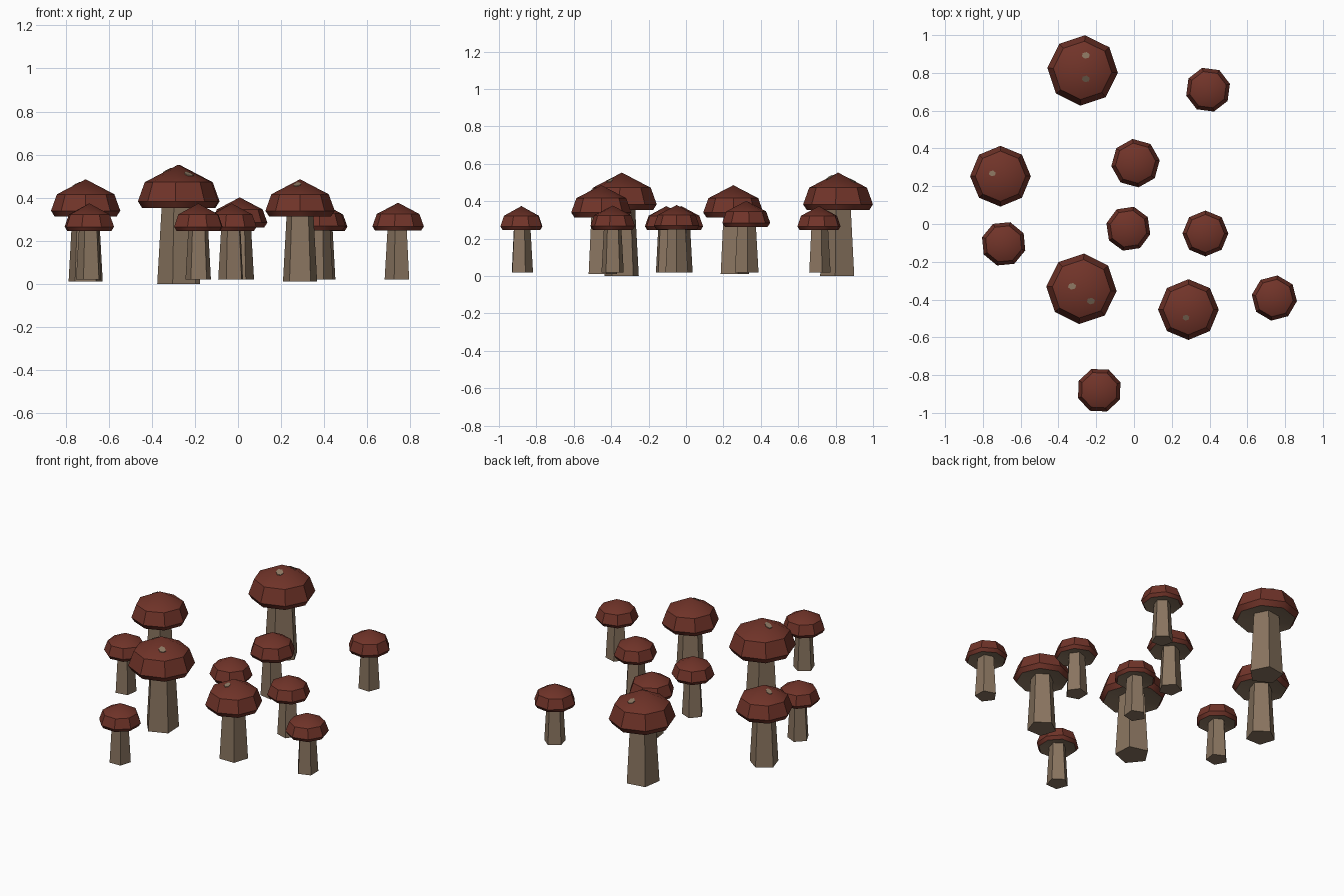
import bpy, bmesh, math
from mathutils import Vector

if "Cube" in bpy.data.objects:
    bpy.data.objects.remove(bpy.data.objects["Cube"])


def material(name, rgb):
    m = bpy.data.materials.new(name)
    m.diffuse_color = (*rgb, 1)
    m.use_nodes = True
    m.node_tree.nodes["Principled BSDF"].inputs["Base Color"].default_value = m.diffuse_color
    return m


CAP = material("cap red brown", (0.165, 0.034, 0.022))
STEM = material("stem tan", (0.25, 0.175, 0.115))

# profiles (radius, height) of the largest mushroom; others are scaled
CAP_PROFILE = [(0.0, 0.553), (0.155, 0.472), (0.187, 0.383), (0.167, 0.352), (0.08, 0.372)]
STEM_PROFILE = [(0.097, 0.0), (0.074, 0.40)]


def lathe(name, profile, sides, mats, loc, scale, turn, under=None):
    """Revolve a profile; faces from ring 'under' onward use the second material."""
    bm = bmesh.new()
    rings = []
    for r, z in profile:
        if r == 0:
            rings.append([bm.verts.new((0, 0, z))] * sides)
        else:
            rings.append([bm.verts.new((r * math.cos(turn + math.tau * i / sides),
                                        r * math.sin(turn + math.tau * i / sides), z))
                          for i in range(sides)])
    for k in range(len(rings) - 1):
        a, b = rings[k], rings[k + 1]
        for i in range(sides):
            j = (i + 1) % sides
            f = bm.faces.new(list(dict.fromkeys([a[i], a[j], b[j], b[i]])))
            f.material_index = int(under is not None and k >= under)
    for ring in (rings[0], rings[-1]):
        if ring[0] is not ring[1]:
            f = bm.faces.new(ring)
            f.material_index = int(under is not None and ring is rings[-1])
    bmesh.ops.recalc_face_normals(bm, faces=bm.faces)
    finish(bm, name, mats, loc, scale)


def finish(bm, name, mats, loc, scale):
    bmesh.ops.scale(bm, vec=(scale,) * 3, verts=bm.verts)
    me = bpy.data.meshes.new(name)
    bm.to_mesh(me)
    bm.free()
    for m in mats:
        me.materials.append(m)
    ob = bpy.data.objects.new(name, me)
    ob.location = loc
    bpy.context.collection.objects.link(ob)
    bpy.ops.object.select_all(action='DESELECT')
    ob.select_set(True)
    bpy.context.view_layer.objects.active = ob
    bpy.ops.object.shade_smooth_by_angle(angle=math.radians(40))


def cap_height(x, y, turn):
    """Height of the faceted crown over a point."""
    step = math.tau / 8
    a = (math.atan2(y, x) - turn) % step - step / 2
    r = math.hypot(x, y) * math.cos(a) / math.cos(step / 2)
    (_, z0), (r1, z1) = CAP_PROFILE[:2]
    return z0 + (z1 - z0) * r / r1


def spot(name, dx, dy, loc, scale, turn):
    """Small pale patch lying on the cap."""
    bm = bmesh.new()
    cx, cy = dx / scale, dy / scale
    top, low = [], []
    for i in range(6):
        a = math.tau * i / 6 + 0.3
        x, y = cx + 0.022 * math.cos(a), cy + 0.018 * math.sin(a)
        z = cap_height(x, y, turn)
        top.append(bm.verts.new((x, y, z + 0.004)))
        low.append(bm.verts.new((x, y, z - 0.003)))
    bm.faces.new(top)
    for i in range(6):
        j = (i + 1) % 6
        bm.faces.new([low[i], low[j], top[j], top[i]])
    finish(bm, name, [STEM], loc, scale)


# x, y, base height, scale, cap turn (deg), stem turn (deg), spot offsets
MUSHROOMS = [
    (-0.272, 0.813, 0.0, 1.0, -4, -9, [(0.017, 0.08), (0.017, -0.045)]),
    (-0.278, -0.343, 0.0, 1.0, -4, -33, [(-0.05, 0.013), (0.05, -0.065)]),
    (-0.707, 0.253, 0.01, 0.86, 0, 18, [(-0.043, 0.015)]),
    (0.288, -0.453, 0.01, 0.86, 0, 18, [(-0.013, -0.043)]),
    (0.008, 0.322, 0.02, 0.69, 7, 7, []),
    (0.392, 0.711, 0.02, 0.64, 15, 15, []),
    (-0.03, -0.025, 0.02, 0.64, 31, 31, []),
    (0.378, -0.05, 0.02, 0.65, 0, 0, []),
    (-0.69, -0.105, 0.02, 0.64, 28, 28, []),
    (0.743, -0.392, 0.02, 0.645, 37, 37, []),
    (-0.184, -0.88, 0.02, 0.64, 20, 20, []),
]

for n, (x, y, z, s, ct, st, spots) in enumerate(MUSHROOMS, 1):
    loc, turn = Vector((x, y, z)), math.radians(ct)
    lathe(f"stem_{n}", STEM_PROFILE, 5, [STEM], loc, s, math.radians(st))
    lathe(f"cap_{n}", CAP_PROFILE, 8, [CAP, STEM], loc, s, turn, under=3)
    for k, (dx, dy) in enumerate(spots, 1):
        spot(f"cap_spot_{n}_{k}", dx, dy, loc, s, turn)
